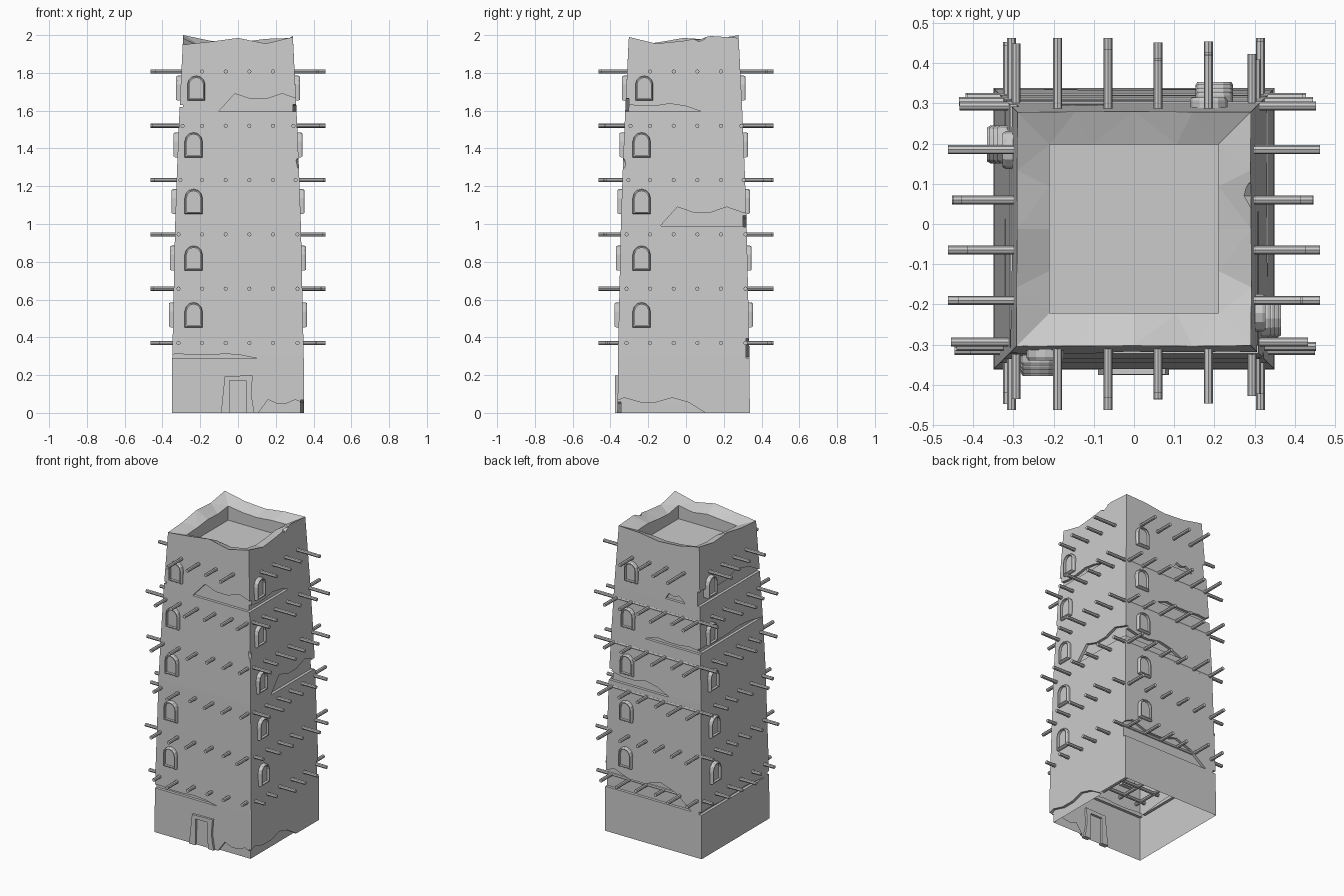
import bpy, bmesh, math, random
from mathutils import Matrix, Vector

if "Cube" in bpy.data.objects:
    bpy.data.objects.remove(bpy.data.objects["Cube"])

random.seed(4)
CY = -0.012


def half(z):
    """Half width of the tapering tower at height z."""
    return .35 - .06 * (min(max(z, 0), 2) / 2) ** 1.8


def wall(side):
    """Wall frame: x along the wall, y inwards; side 0 front, 1 right, 2 back, 3 left."""
    return Matrix.Translation((0, CY, 0)) @ Matrix.Rotation(side * math.pi / 2, 4, 'Z')


def finish(bm, name, mat):
    bm.transform(mat)
    bmesh.ops.recalc_face_normals(bm, faces=bm.faces)
    me = bpy.data.meshes.new(name)
    bm.to_mesh(me)
    bm.free()
    ob = bpy.data.objects.new(name, me)
    bpy.context.collection.objects.link(ob)
    return ob


def bridge(bm, loops):
    """Join successive closed loops of verts with quads."""
    faces = []
    for a, b in zip(loops, loops[1:]):
        for i in range(len(a)):
            j = (i + 1) % len(a)
            faces.append(bm.faces.new((a[i], a[j], b[j], b[i])))
    return faces


def prism(name, poly, inner, outer, side):
    """Extrude an outline (u, z) through a wall, following its taper."""
    bm = bmesh.new()
    loops = [[bm.verts.new((u, -(half(z) + off), z)) for u, z in poly] for off in (inner, outer)]
    bridge(bm, loops)
    caps = [bm.faces.new(r) for r in loops]
    bmesh.ops.triangulate(bm, faces=caps)
    return finish(bm, name, wall(side))


# Tower shell: tapered rings, ragged parapet and sunken roof
top = [1.95, 1.965, 1.985, 1.955, 1.99, 1.955, 1.97, 1.995, 1.985, 1.98, 1.96, 1.97,
       2.0, 1.975, 1.985, 1.96]
square = [Matrix.Rotation(s * math.pi / 2, 3, 'Z') @ Vector((-1 + k / 2, -1, 0))
          for s in range(4) for k in range(4)]
bm = bmesh.new()


def ring(widths, heights):
    return [bm.verts.new((p.x * w, CY + p.y * w, z)) for p, w, z in zip(square, widths, heights)]


rings = [ring([half(z)] * 16, [z] * 16) for z in (0, .3, 1, 1.3, 1.6)]
rings.append(ring([half(z) for z in top], top))
rings.append(ring([.21] * 16, [1.94 + (z - 1.975) * .5 for z in top]))
rings.append(ring([.21] * 16, [1.86] * 16))
sides = bridge(bm, rings)
bm.faces.new(rings[0])
bm.faces.new(rings[-1])
bmesh.ops.triangulate(bm, faces=sides)
tower = finish(bm, "tower_walls", Matrix())


def crack(side, u0, u1, z, h):
    """Broken plaster patch: flat lower ledge, zigzag upper edge, tapering off inside the wall."""
    n = 6
    pts = [(u0, z), (u1, z)]
    for i in range(n + 1):
        u = u1 + (u0 - u1) * i / n
        k = 1 if i % 3 == 2 else .7
        if i in (0, n):
            k = .6 if abs(u) > .35 else .04
        pts.append((u, max(z, 0) + h * k))
    return prism("crack_cutter", pts, -.018, .06, side)


# Cracks per wall: side, start, end, ledge height, patch height
E = .4
cutters = [crack(*c) for c in (
    (0, -.1, E, 1.595, .095), (0, -E, .1, .288, .025), (0, .11, E, -.05, .07),
    (1, -E, .09, 1.595, .042), (1, -.12, E, .99, .1), (1, -E, .11, -.05, .08),
    (2, -E, .27, .29, .13), (2, -E, .1, .985, .06), (2, -.08, E, 1.315, .03),
    (2, .06, .2, 1.61, .04),
    (3, -E, .32, 1.62, .1), (3, -E, .31, 1.32, .035), (3, -E, .3, .285, .022))]

# Chips knocked out of a corner and the rim
for pos, size in (((.345, -.355, 1.32), .05), ((-.27, -.32, 2), .06), ((.3, .07, 2), .04)):
    bm = bmesh.new()
    bmesh.ops.create_icosphere(bm, subdivisions=1, radius=size)
    cutters.append(finish(bm, "chip_cutter", Matrix.Translation(pos)))

for c in cutters:
    c.hide_render = True
    m = tower.modifiers.new("cut", 'BOOLEAN')
    m.operation, m.solver, m.object = 'DIFFERENCE', 'EXACT', c
dg = bpy.context.evaluated_depsgraph_get()
cut_mesh = bpy.data.meshes.new_from_object(tower.evaluated_get(dg))
tower.modifiers.clear()
tower.data = cut_mesh
for c in cutters:
    bpy.data.objects.remove(c)

# The shell is open underneath
bm = bmesh.new()
bm.from_mesh(tower.data)
under = [f for f in bm.faces if all(v.co.z < 1e-4 for v in f.verts)]
bmesh.ops.delete(bm, geom=under, context='FACES')
bm.to_mesh(tower.data)
bm.free()


# Arched windows: raised frame with a recessed panel
def window(u, z, side):
    face = half(z) + .02
    bm = bmesh.new()
    loops = []
    for inset, depth in ((0, .05), (0, .008), (.005, 0), (.011, 0), (.011, .016)):
        w = .047 - inset
        pts = [(u - w, z + inset), (u + w, z + inset)]
        for i in range(7):
            a = math.pi * i / 6
            pts.append((u + w * math.cos(a), z + .085 + w * math.sin(a)))
        loops.append([bm.verts.new((p, depth - face, q)) for p, q in pts])
    bridge(bm, loops)
    bm.faces.new(loops[0])
    bm.faces.new(loops[-1])
    finish(bm, "window", wall(side))


for side, u in enumerate((-.235, -.223, -.2, -.21)):
    for k in range(5):
        window(u + (.014 if k == 4 else 0), .453 + .3 * k, side)

# Rough door surround
prism("door_surround", [(-.09, 0), (-.08, .1), (-.07, .195), (.078, .198), (.07, .1), (.087, 0),
                        (.045, 0), (.043, .172), (-.045, .172), (-.045, 0)], -.015, .014, 0)

# Round floor beams running through the tower both ways
for row in range(6):
    z = .37 + .2875 * row
    edge = min(.315, half(z) - .02)
    spots = [-.19 + .125 * i for i in range(4)]
    if row < 5:
        spots = [-edge] + spots + [edge]
    for axis in 'XY':
        longest = random.randrange(len(spots))
        for i, p in enumerate(spots):
            a, b = [.463 if i == longest else random.uniform(.405, .455) for _ in range(2)]
            mid = (b - a) / 2
            pos = (p, mid, z) if axis == 'X' else (mid, p, z)
            bm = bmesh.new()
            bmesh.ops.create_cone(bm, cap_ends=True, segments=8, radius1=.011, radius2=.011,
                                  depth=a + b)
            finish(bm, "beam", Matrix.Translation(pos) @ Matrix.Rotation(math.pi / 2, 4, axis))
